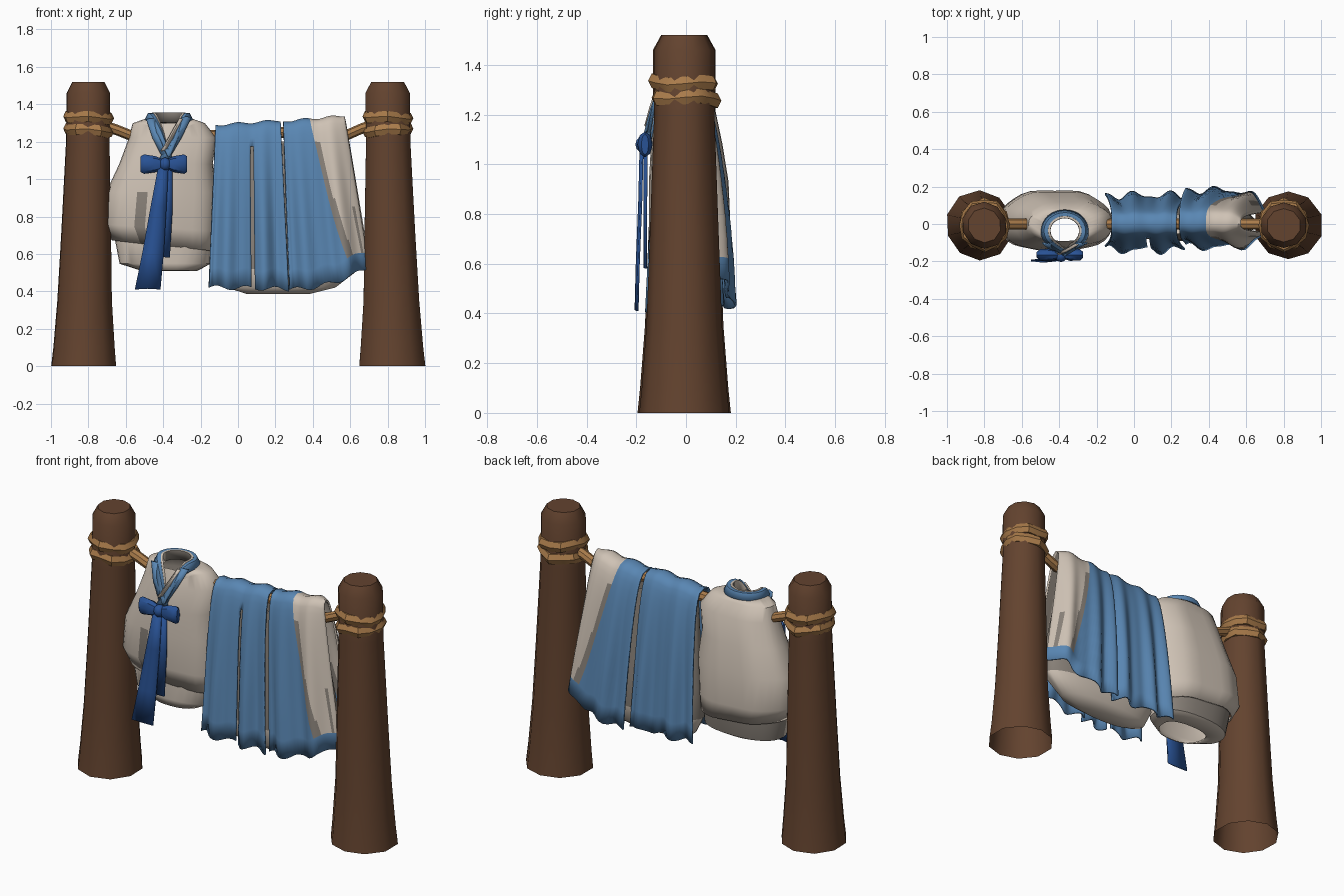
import bpy, bmesh, math
from math import sin, cos, pi, copysign
from mathutils import Vector

cube = bpy.data.objects.get("Cube")
if cube:
    bpy.data.objects.remove(cube, do_unlink=True)


def material(name, r, g, b):
    m = bpy.data.materials.new(name)
    m.use_nodes = True
    m.diffuse_color = (r, g, b, 1)
    m.node_tree.nodes["Principled BSDF"].inputs["Base Color"].default_value = (r, g, b, 1)
    return m


WOOD = material("dark wood", .125, .056, .028)
ROPE = material("rope tan", .40, .20, .07)
BLUE = material("cloth blue", .10, .24, .45)
NAVY = material("ribbon blue", .022, .085, .30)
CREAM = material("cloth cream", .62, .54, .46)
TAUPE = material("cloth shade", .25, .22, .19)


def finish(name, bm, mats, thick=0, angle=40):
    me = bpy.data.meshes.new(name)
    bmesh.ops.recalc_face_normals(bm, faces=bm.faces)
    bm.to_mesh(me)
    bm.free()
    ob = bpy.data.objects.new(name, me)
    bpy.context.collection.objects.link(ob)
    for m in mats:
        me.materials.append(m)
    if thick:
        mod = ob.modifiers.new("thickness", "SOLIDIFY")
        mod.thickness, mod.offset = thick, 0
    bpy.ops.object.select_all(action="DESELECT")
    ob.select_set(True)
    bpy.context.view_layer.objects.active = ob
    bpy.ops.object.shade_smooth_by_angle(angle=math.radians(angle))


def grid(rows, closed=False, rule=None, skip=None):
    """Quad skin through rows of points; rule picks the material, skip leaves holes."""
    bm = bmesh.new()
    vs = [[bm.verts.new(p) for p in row] for row in rows]
    n = len(rows[0])
    for i in range(len(rows) - 1):
        for j in range(n if closed else n - 1):
            if skip and skip(i, j):
                continue
            k = (j + 1) % n
            f = bm.faces.new((vs[i][j], vs[i][k], vs[i + 1][k], vs[i + 1][j]))
            f.material_index = int(rule(i, j)) if rule else 0
    return bm, vs


def oval(z, xl, xr, yf, yb, n=32, slope=0, fold=0):
    row = []
    for j in range(n):
        a = 2 * pi * j / n
        c, s = cos(a), sin(a)
        x = (xl + xr) / 2 + (xr - xl) / 2 * copysign(abs(c) ** .85, c)
        y = (yb if s > 0 else -yf) * copysign(abs(s) ** .85, s) * (1 + fold * sin(a * 7))
        row.append((x, y, z + slope * c))
    return row


# Posts, open underneath, with rope lashings
def post(name, side):
    rows = []
    for z, r, cx in ((0, .182, .825), (.1, .172, .823), (.35, .153, .82), (.7, .14, .812),
                     (1.2, .122, .803), (1.46, .122, .8), (1.52, .09, .8)):
        rows.append([(side * cx + r * w * cos(a), 1.02 * r * w * sin(a) - .007, z)
                     for a, w in ((2 * pi * (j + .5) / 10, 1 + .025 * sin(5 * j + side)) for j in range(10))])
    bm, vs = grid(rows, closed=True)
    bm.faces.new(vs[-1])
    finish(name, bm, [WOOD], angle=44)


def lashing(name, side, z, tilt):
    rows = []
    for i in range(13):
        a = 2 * pi * (i % 12) / 12
        r = .109 + .007 * sin(a * 5 + z * 40)
        rows.append([(side * .8 + (r + .027 * cos(b)) * cos(a), (r + .027 * cos(b)) * sin(a) * 1.03 - .005,
                      z + tilt * cos(a) + .033 * sin(b) + .006 * sin(3 * a))
                     for b in (2 * pi * j / 6 for j in range(6))])
    bm, _ = grid(rows, closed=True)
    bmesh.ops.remove_doubles(bm, verts=bm.verts, dist=.0001)
    finish(name, bm, [ROPE])


for side, tag in ((-1, "right"), (1, "left")):
    post(tag + "_post", side)
    lashing(tag + "_lower_lashing", side, 1.262, .008 * side)
    lashing(tag + "_upper_lashing", side, 1.33, -.005)


# Hanging line, interrupted by the open jacket neck
def line(name, pts, r=.03):
    rows = [[(x, r * cos(a), z + r * sin(a)) for a in (2 * pi * j / 8 for j in range(8))] for x, z in pts]
    bm, vs = grid(rows, closed=True)
    bm.faces.new(vs[0])
    bm.faces.new(vs[-1])
    finish(name, bm, [ROPE])


line("right_line", [(-.73, 1.29), (-.64, 1.26), (-.54, 1.22)])
line("left_line", [(-.2, 1.23), (.23, 1.25), (.57, 1.23), (.66, 1.27), (.73, 1.29)])


# Draped cloths: front hem, over the line, to back hem; the middle column follows the seam
def drape(name, top, bottom, ztop, zfront, zback, depth, waves, amp, seam, taper, rule=None, slit=None):
    cols, half = 36, 14
    rows = []

    def along(i):
        return copysign((abs(i) / half) ** 1.6, i)

    for i in range(-half, half + 1):
        s = along(i)
        t, back = abs(s), s > 0
        hem = zback if back else zfront
        row = []
        for j in range(cols + 1):
            c, m = j / cols, seam(t)
            u = 2 * c * m if c < .5 else m + (2 * c - 1) * (1 - m)
            x = (1 - t) * (top[0] + u * (top[1] - top[0])) + t * (bottom[0] + u * (bottom[1] - bottom[0]))
            zt = ztop[0] + u * (ztop[1] - ztop[0])
            zb = hem[0] + u ** 2 * (hem[1] - hem[0]) + .012 * sin(u * 17)
            w = sin(2 * pi * waves * u + (2.5 if back else 1)) + .5 * sin(2 * pi * waves * 1.7 * u)
            y = copysign(depth[back] * t ** .3, s) + amp * w * min(1, .1 + t * 1.3) * (t > 0)
            row.append((x, y * (1 - taper * u ** 8), zt - (zt - zb) * t - .006 * (1 - t) * sin(u * 14)))
        rows.append(row)

    def on_cloth(test):
        return test and (lambda i, j: test(along(i + .5 - half), (j + .5) / cols))

    bm, _ = grid(rows, rule=on_cloth(rule), skip=on_cloth(slit))
    finish(name, bm, [BLUE, CREAM, TAUPE], thick=.01, angle=50)


drape("blue_skirt", (-.12, .228), (-.155, .272), (1.285, 1.31), (.42, .41), (.44, .43),
      (.135, .15), 2.3, .017, lambda t: .53, 0, slit=lambda s, c: s < -.12 and .5 < c < .55)


def sash_colour(s, c):
    t = abs(s)
    if c < .5 or t > .88:
        return 0
    strip = t > .15 and .5 < c < .56 + .08 * t
    patch = t > .55 and .86 < c < .91
    return 2 if strip or patch else 1


drape("two_tone_skirt", (.242, .57), (.276, .70), (1.305, 1.335), (.41, .53), (.42, .56),
      (.12, .178), 2.2, .016, lambda t: .43 + .36 * t, .6, rule=sash_colour)

# Rounded lining inside the skirts, shaded higher up
bm, vs = grid([oval(.385, .05, .38, -.04, .05), oval(.42, -.06, .52, -.08, .09),
               oval(.52, -.11, .65, -.09, .11), oval(.7, -.10, .64, -.085, .10),
               oval(1.2, -.08, .54, -.05, .05)], closed=True, rule=lambda i, j: i > 1)
bm.faces.new(vs[0])
finish("skirt_lining", bm, [CREAM, TAUPE], angle=50)

# Jacket body rising to an open neck with a front V
NX, NY = -.37, -.035


def neck(a, rx, ry, lift=0):
    dip = max(0, -sin(a)) ** 4
    return (NX + rx * (1 - .6 * dip) * cos(a), NY + ry * sin(a) - .012 * dip, 1.335 + lift - .2 * dip)


angles = [2 * pi * j / 32 for j in range(32)]
body = [oval(z, xl, xr, yf, yb, slope=sl, fold=.03) for z, xl, xr, yf, yb, sl in (
    (.645, -.67, -.135, -.12, .165, -.03), (.74, -.718, -.13, -.14, .178, -.02),
    (.93, -.70, -.12, -.14, .17, 0), (1.08, -.63, -.14, -.132, .145, 0),
    (1.22, -.578, -.12, -.113, .115, 0), (1.295, -.56, -.18, -.09, .08, 0))]
body.append([neck(a, .105, .088, -.01) for a in angles])
bm, _ = grid(body, closed=True, rule=lambda i, j: i < 2 and j == 22)
finish("jacket_body", bm, [CREAM, TAUPE], thick=.01, angle=50)

# Jacket underlayer tucking in below the hem, shaded behind
bm, _ = grid([oval(.512, -.51, -.22, -.115, .07), oval(.55, -.63, -.15, -.118, .135),
              oval(.68, -.655, -.145, -.12, .155), oval(.9, -.64, -.15, -.11, .14)],
             closed=True, rule=lambda i, j: i > 0 and j < 16)
finish("jacket_underlayer", bm, [CREAM, TAUPE], thick=.008, angle=50)

# Collar band and its pale inner edge, shaded inside the back of the neck
for name, mat, r0, r1, lift in (("collar_band", BLUE, .126, .092, .016),
                                ("collar_edge", CREAM, .094, .08, .018)):
    rows = [[neck(a, r, r * .86 + (.012 if sin(a) < 0 else 0), l) for a in angles]
            for r, l in ((r0, lift - .035), ((r0 + r1) / 2, lift), (r1, lift), (r1, lift - .05))]
    bm, _ = grid(rows, closed=True, rule=lambda i, j: i == 2 and j < 16)
    finish(name, bm, [mat, TAUPE], thick=.008)


# Lapels crossing down to the bow
def strip(name, mat, pts):
    """Flat ribbon from (x, y, z, half width) points."""
    bm, _ = grid([[(x - w, y, z), (x, y - .008, z + .004), (x + w, y, z)] for x, y, z, w in pts])
    finish(name, bm, [mat], thick=.008)


strip("right_lapel", BLUE, [(-.465, -.10, 1.32, .025), (-.43, -.13, 1.22, .027), (-.375, -.148, 1.11, .025)])
strip("left_lapel", BLUE, [(-.275, -.10, 1.33, .025), (-.33, -.13, 1.22, .027), (-.405, -.152, 1.09, .025)])
strip("lapel_trim", CREAM, [(-.305, -.105, 1.32, .01), (-.36, -.137, 1.22, .01), (-.40, -.156, 1.15, .01)])

# Bow loops, knot and tails
for name, x0, x1 in (("right_bow_loop", -.40, -.52), ("left_bow_loop", -.38, -.272)):
    rows = []
    for k, h, d in ((0, .025, .02), (.35, .043, .032), (.85, .052, .03), (1, .042, .015)):
        x = x0 + k * (x1 - x0)
        rows.append([(x, -.165 + d * cos(a), 1.08 + h * sin(a)) for a in (2 * pi * j / 8 for j in range(8))])
    bm, vs = grid(rows, closed=True)
    bm.faces.new(vs[0])
    bm.faces.new(vs[-1])
    finish(name, bm, [NAVY])
bm = bmesh.new()
bmesh.ops.create_icosphere(bm, subdivisions=2, radius=1)
for v in bm.verts:
    v.co = Vector((-.39, -.17, 1.08)) + Vector((v.co.x * .032, v.co.y * .034, v.co.z * .036))
finish("bow_knot", bm, [NAVY])
strip("long_tail", NAVY, [(-.40, -.175, 1.06, .027), (-.425, -.18, .85, .042),
                          (-.455, -.19, .6, .057), (-.483, -.195, .41, .068)])
strip("short_tail", NAVY, [(-.375, -.158, 1.06, .025), (-.385, -.16, .85, .035), (-.41, -.16, .58, .045)])
